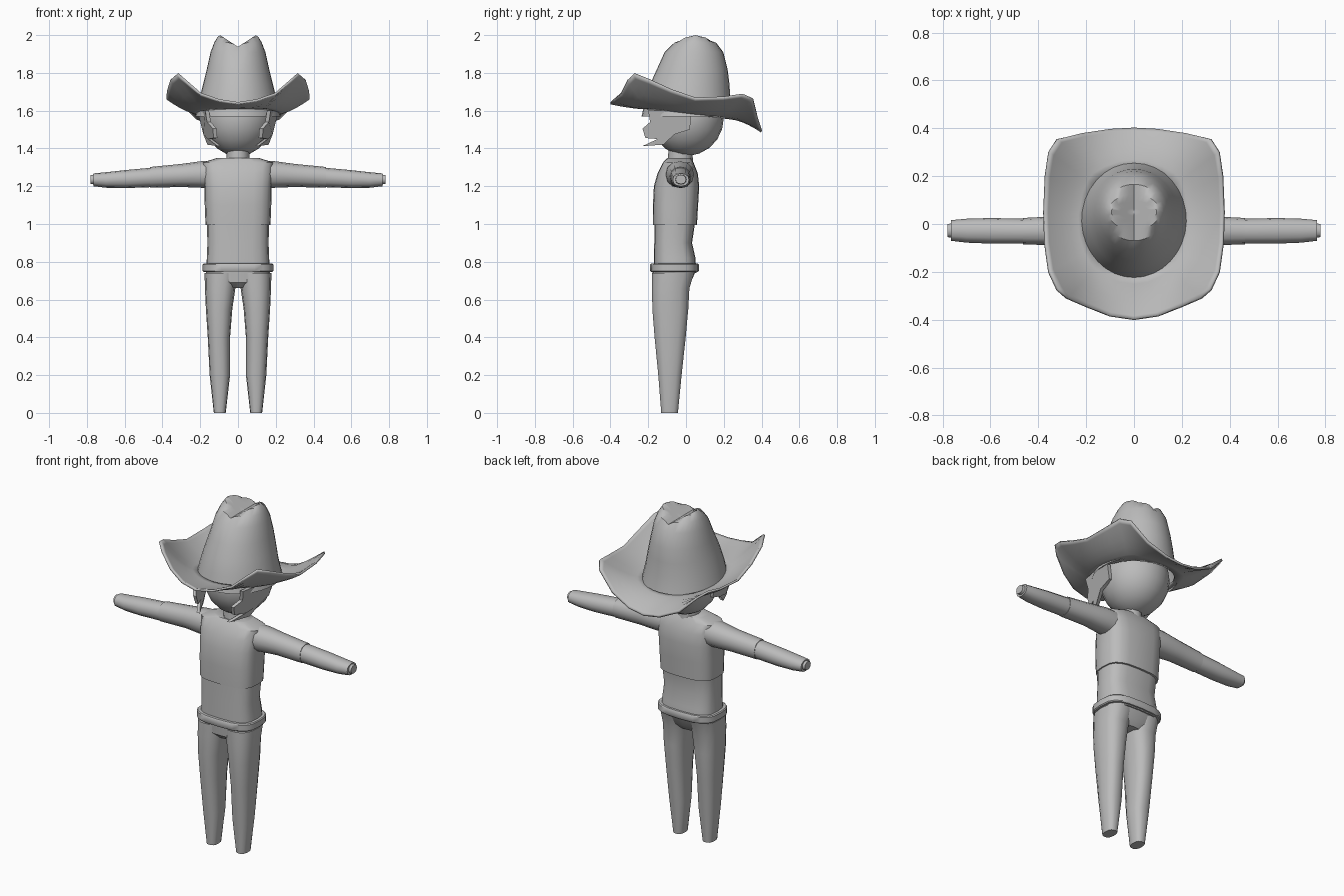
import bpy, bmesh, math
from mathutils import Vector

if "Cube" in bpy.data.objects:
    bpy.data.objects.remove(bpy.data.objects["Cube"])

grey = bpy.data.materials.new("plain grey")
grey.diffuse_color = (0.5, 0.5, 0.5, 1)
grey.use_nodes = True
grey.node_tree.nodes["Principled BSDF"].inputs["Base Color"].default_value = grey.diffuse_color


def make(name, verts, faces, smooth=40):
    bm = bmesh.new()
    vs = [bm.verts.new(v) for v in verts]
    for f in faces:
        bm.faces.new([vs[i] for i in f])
    bmesh.ops.remove_doubles(bm, verts=bm.verts, dist=0.0005)
    bmesh.ops.recalc_face_normals(bm, faces=bm.faces)
    me = bpy.data.meshes.new(name)
    bm.to_mesh(me)
    bm.free()
    ob = bpy.data.objects.new(name, me)
    bpy.context.collection.objects.link(ob)
    me.materials.append(grey)
    bpy.ops.object.select_all(action='DESELECT')
    ob.select_set(True)
    bpy.context.view_layer.objects.active = ob
    bpy.ops.object.shade_smooth_by_angle(angle=math.radians(smooth))
    return ob


def skin(rings, caps=True):
    """Join closed rings of points with quads."""
    n = len(rings[0])
    verts = [p for r in rings for p in r]
    faces = [(k * n + i, k * n + (i + 1) % n, (k + 1) * n + (i + 1) % n, (k + 1) * n + i)
             for k in range(len(rings) - 1) for i in range(n)]
    if caps:
        faces += [tuple(range(n)), tuple(range((len(rings) - 1) * n, len(rings) * n))]
    return verts, faces


def oval(n, ra, rb, power):
    """Rounded outline; power 1 is an ellipse, lower is boxier."""
    out = []
    for i in range(n):
        c, s = math.cos(2 * math.pi * i / n), math.sin(2 * math.pi * i / n)
        out.append((ra * math.copysign(abs(c) ** power, c), rb * math.copysign(abs(s) ** power, s)))
    return out


def upright(name, rows, n=16, power=0.8):
    """Rows of z, x low, x high, y low, y high."""
    rings = [[((x0 + x1) / 2 + a, (y0 + y1) / 2 + b, z)
              for a, b in oval(n, (x1 - x0) / 2, (y1 - y0) / 2, power)]
             for z, x0, x1, y0, y1 in rows]
    return make(name, *skin(rings))


def sideways(name, side, rows, n=12):
    """Rows of x, y low, y high, z low, z high."""
    rings = [[(side * x, (y0 + y1) / 2 + a, (z0 + z1) / 2 + b)
              for a, b in oval(n, (y1 - y0) / 2, (z1 - z0) / 2, 0.9)]
             for x, y0, y1, z0, z1 in rows]
    return make(name, *skin(rings))


# Hat crown with a lengthwise crease
crown = [(1.57, .01, .225, .245), (1.66, .01, .205, .225), (1.74, .02, .185, .21),
         (1.82, .033, .165, .187), (1.91, .042, .145, .155), (1.96, .048, .126, .118),
         (1.99, .05, .108, .075), (2.0, .05, .095, .045), (2.0, .05, .06, .03),
         (2.0, .05, .03, .015), (2.0, .05, .004, .002)]
rings = [[(a, cy + b, min(z, 1.938 + 0.65 * abs(a))) for a, b in oval(32, rx, ry, 1)]
         for z, cy, rx, ry in crown]
v, f = skin(rings, False)
f.append(tuple(range(10 * 32, 11 * 32)))
make("hat_crown", v, f)

# Hat brim swept from the crown to a wavy rolled edge
edge = [(0, -.4, 1.64), (.1, -.385, 1.655), (.2, -.345, 1.69), (.28, -.31, 1.76),
        (.32, -.275, 1.795), (.355, -.2, 1.765), (.372, -.08, 1.71), (.376, .05, 1.665),
        (.37, .2, 1.67), (.355, .3, 1.685), (.32, .355, 1.66), (.22, .378, 1.56),
        (.1, .395, 1.505), (0, .4, 1.49)]
edge += [(-x, y, z) for x, y, z in edge[-2:0:-1]]
rings = []
for t in (0, .2, .4, .6, .8, .92, 1):
    ring = []
    for x, y, z in edge:
        ang = math.atan2(y - .01, x)
        ix, iy = .2 * math.cos(ang), .01 + .225 * math.sin(ang)
        iz = 1.588 - .12 * iy
        ring.append((ix + (x - ix) * t, iy + (y - iy) * t, iz + (z - iz) * t ** 1.6))
    rings.append(ring)
brim = make("hat_brim", *skin(rings, False), smooth=60)
mod = brim.modifiers.new("thickness", 'SOLIDIFY')
mod.thickness = 0.012
mod.offset = 0

# Head and neck
rows = []
for k in range(11):
    a = math.pi * (k + .15) / 10.3 - math.pi / 2
    c = math.cos(a)
    rows.append((1.56 + .2 * math.sin(a), -.185 * c, .185 * c, -.185 * c, .2 * c))
upright("head", rows, 20, 1)
upright("neck", [(1.3, -.065, .065, -.1, .04), (1.36, -.06, .06, -.095, .035),
                 (1.42, -.06, .06, -.09, .035)], 12, 1)

# Torso: shirt body below, vest over the chest
upright("shirt_body", [(.74, -.17, .17, -.17, .055), (.82, -.165, .165, -.17, .05),
                       (.9, -.162, .162, -.168, .032), (1.02, -.165, .165, -.168, .05)], 20, .65)
upright("vest", [(.995, -.172, .172, -.174, .058), (1.1, -.176, .176, -.175, .064),
                 (1.2, -.178, .178, -.17, .07), (1.27, -.185, .185, -.15, .062),
                 (1.325, -.19, .19, -.122, .04), (1.35, -.11, .11, -.1, .025)], 20, .65)

# Belt and trousers seat
upright("belt", [(.747, -.182, .182, -.186, .064), (.752, -.187, .187, -.19, .068),
                 (.785, -.187, .187, -.19, .068), (.79, -.182, .182, -.186, .064)], 20, .65)
upright("trouser_seat", [(.66, -.09, .09, -.14, -.0), (.69, -.165, .165, -.172, .025),
                         (.76, -.172, .172, -.178, .056)], 20, .7)

for side, tag in ((1, "left"), (-1, "right")):
    # Leg
    rows = [(0, .065, .128, -.132, -.042), (.2, .042, .15, -.148, -.022),
            (.4, .042, .16, -.168, 0), (.55, .03, .17, -.18, .014),
            (.66, .014, .175, -.182, .02), (.74, 0, .177, -.182, .045)]
    upright("leg_" + tag, [(z, *sorted((side * a, side * b)), c, d) for z, a, b, c, d in rows], 14)

    # Sleeve, forearm and wrist stub
    sideways("sleeve_" + tag, side, [(.13, -.11, .04, 1.19, 1.335), (.2, -.105, .042, 1.192, 1.332),
                                     (.3, -.09, .034, 1.196, 1.318), (.465, -.085, .025, 1.192, 1.302)])
    sideways("forearm_" + tag, side, [(.46, -.082, .022, 1.195, 1.298), (.6, -.082, .025, 1.19, 1.285),
                                      (.7, -.078, .022, 1.192, 1.274), (.765, -.07, .016, 1.2, 1.268)])
    sideways("wrist_" + tag, side, [(.75, -.058, .004, 1.208, 1.262), (.78, -.055, .0, 1.212, 1.26)])

    # Pointed hair lock at the side of the face
    shape = [(.03, 1.6), (-.2, 1.6), (-.19, 1.54), (-.23, 1.505), (-.215, 1.455),
             (-.15, 1.45), (-.232, 1.412), (-.12, 1.42), (-.06, 1.475), (.02, 1.5)]
    pts = []
    for off in (0, -.02):
        for y, z in shape:
            x = .215 - 1.0 * max(0, -y - .08) ** 1.5 - .25 * (1.6 - z) + off
            pts.append((side * x, y, z))
    n = len(shape)
    faces = [tuple(range(n)), tuple(range(n, 2 * n))]
    faces += [(i, (i + 1) % n, n + (i + 1) % n, n + i) for i in range(n)]
    make("hair_lock_" + tag, pts, faces)
